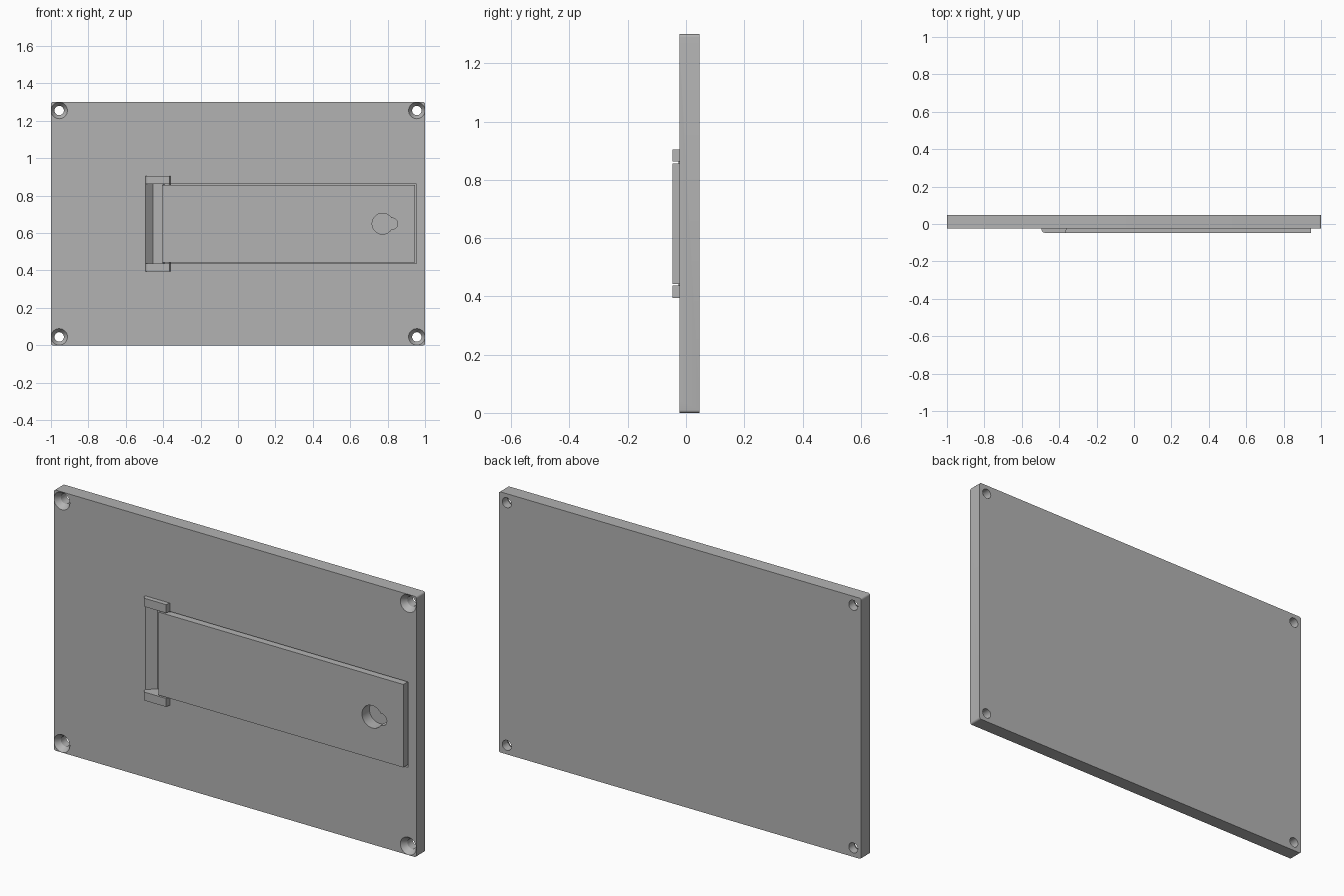
import bpy, bmesh, math
from mathutils import Vector

if "Cube" in bpy.data.objects:
    bpy.data.objects.remove(bpy.data.objects["Cube"])

grey = bpy.data.materials.new("plain_grey")
grey.use_nodes = True
grey.diffuse_color = (0.45, 0.45, 0.45, 1)
grey.node_tree.nodes["Principled BSDF"].inputs["Base Color"].default_value = grey.diffuse_color

FRONT, BACK = -0.023, 0.047     # plate faces
FLOOR, TOP = 0.015, -0.047      # pocket floor and raised face of the leg
MID = 0.65                      # mid height


def finish(name, bm):
    bmesh.ops.recalc_face_normals(bm, faces=bm.faces)
    mesh = bpy.data.meshes.new(name)
    bm.to_mesh(mesh)
    bm.free()
    mesh.materials.append(grey)
    ob = bpy.data.objects.new(name, mesh)
    bpy.context.collection.objects.link(ob)
    return ob


def loft(name, rings):
    """Closed solid through matching rings of points."""
    bm = bmesh.new()
    loops = [[bm.verts.new(p) for p in ring] for ring in rings]
    n = len(loops[0])
    for a, b in zip(loops, loops[1:]):
        for i in range(n):
            j = (i + 1) % n
            bm.faces.new((a[i], a[j], b[j], b[i]))
    bm.faces.new(loops[0])
    bm.faces.new(loops[-1])
    return finish(name, bm)


def slab(name, outline, y0, y1):
    return loft(name, [[(x, y, z) for x, z in outline] for y in (y0, y1)])


def column(name, outline, z0, z1):
    return loft(name, [[(x, y, z) for x, y in outline] for z in (z0, z1)])


def arc(cx, cy, r, start=0, sweep=360, n=32):
    steps = n if sweep == 360 else n + 1
    return [(cx + r * math.cos(math.radians(start + sweep * i / n)),
             cy + r * math.sin(math.radians(start + sweep * i / n))) for i in range(steps)]


def cut(ob, cutter):
    mod = ob.modifiers.new("cut", "BOOLEAN")
    mod.operation, mod.solver, mod.object = "DIFFERENCE", "EXACT", cutter
    bpy.context.view_layer.objects.active = ob
    bpy.ops.object.modifier_apply(modifier=mod.name)
    bpy.data.objects.remove(cutter)


# Back plate with slightly rounded corners
r = 0.01
outline = []
for k, (sx, sz) in enumerate(((1, 1), (-1, 1), (-1, -1), (1, -1))):
    outline += arc(sx * (1 - r), MID + sz * (MID - r), r, 90 * k, 90, 5)
plate = slab("back_plate", outline, FRONT, BACK)

# Leg pocket with a sloped finger relief at the hinge end
pocket = [(-0.495, -0.1), (-0.495, FRONT), (-0.455, FLOOR), (0.955, FLOOR), (0.955, -0.1)]
cut(plate, column("pocket_cutter", pocket, 0.437, 0.863))

# Countersunk screw holes in the corners
for sx in (-1, 1):
    for sz in (-1, 1):
        x, z = sx * 0.956, MID + sz * 0.605
        steps = ((-0.06, 0.044), (FRONT, 0.044), (0.005, 0.025), (0.1, 0.025))
        cut(plate, loft("screw_cutter", [[(px, y, pz) for px, pz in arc(x, z, rad)]
                                         for y, rad in steps]))

# Folding leg with a keyhole
leg = slab("folding_leg", [(-0.405, 0.443), (0.945, 0.443), (0.945, 0.857), (-0.405, 0.857)],
           TOP, 0.012)
cut(leg, slab("keyhole_cutter", arc(0.773, MID, 0.056), -0.1, 0.1))
cut(leg, slab("keyhole_slot_cutter", arc(0.824, MID, 0.03), -0.1, 0.1))

# Hinge lugs with a rounded outer edge, and the pivot pins
lug = [(-0.36, FRONT + 0.002), (-0.495, FRONT + 0.002)] \
    + arc(-0.475, TOP + 0.02, 0.02, 180, 90, 8) + [(-0.365, TOP)]
parts = [plate, leg]
for side, s in (("upper", 1), ("lower", -1)):
    parts.append(column(side + "_hinge_lug", lug, MID + s * 0.213, MID + s * 0.255))
    parts.append(column(side + "_hinge_pin", arc(-0.38, -0.006, 0.02, n=24),
                        MID + s * 0.2, MID + s * 0.22))

# Smooth the round walls, keep edges sharp
bpy.ops.object.select_all(action="DESELECT")
for ob in parts:
    ob.select_set(True)
bpy.context.view_layer.objects.active = plate
bpy.ops.object.shade_smooth_by_angle(angle=math.radians(30))
